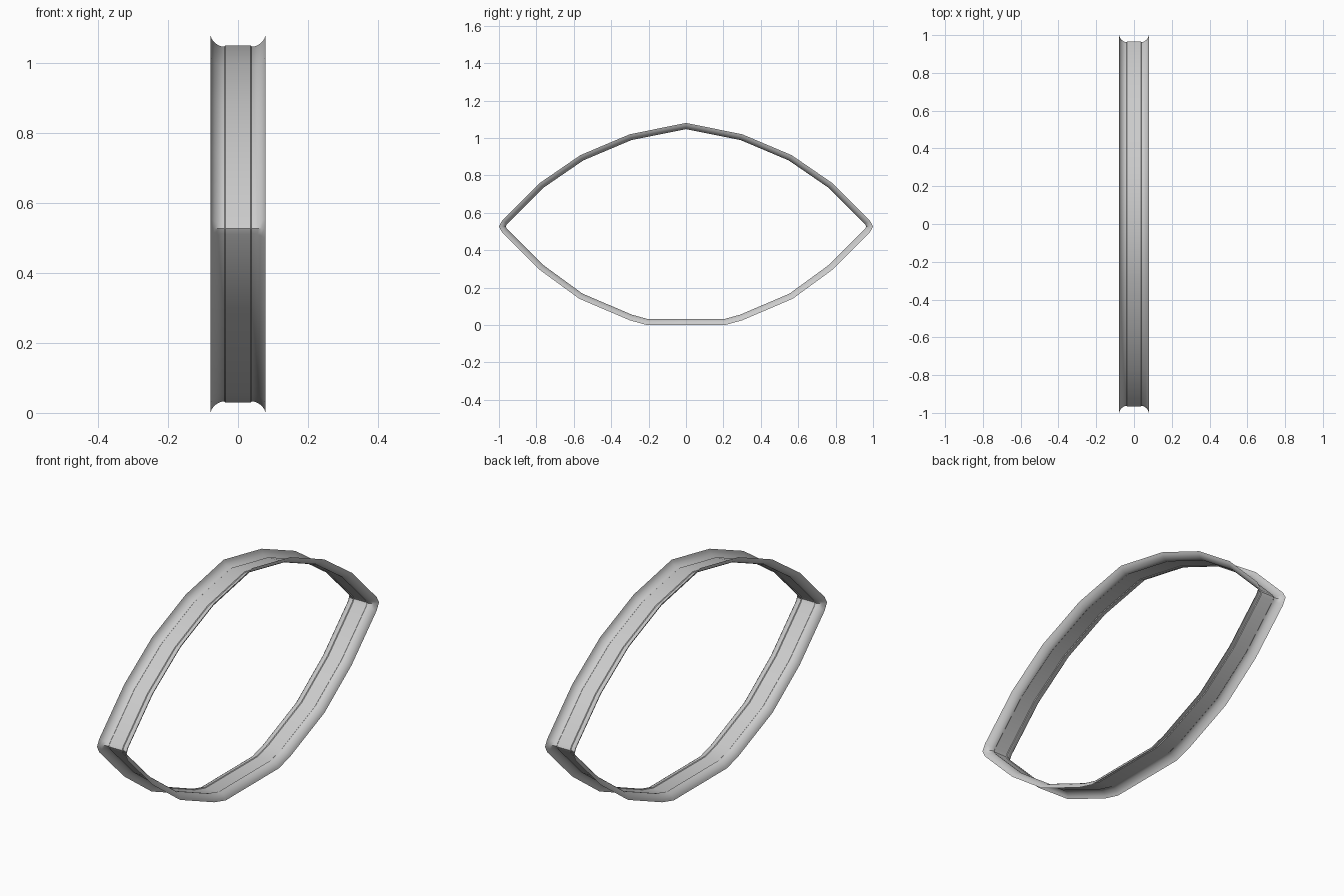
import bpy, math
from mathutils import Vector

if "Cube" in bpy.data.objects:
    bpy.data.objects.remove(bpy.data.objects["Cube"])

# outline of the rim on the +y side (y, z), top centre to bottom
half = [(0, 1.08), (.30, 1.02), (.565, .908), (.785, .757), (.982, .56), (1.0, .527),
        (.982, .493), (.785, .297), (.57, .14), (.30, .025), (.21, 0)]
path = [Vector(p) for p in half] + [Vector((-y, z)) for y, z in reversed(half[1:])]

# cross-section: (x, depth inward), flared lips around a flat web
side = [(.079, 0), (.075, .011), (.067, .021), (.057, .028), (.047, .032), (.039, .032), (.036, .029)]
section = [(-x, d) for x, d in side] + [(x, d) for x, d in reversed(side)]


def inward_miter(i):
    a, b, c = path[i - 1], path[i], path[(i + 1) % len(path)]
    n1, n2 = [Vector((d.y, -d.x)).normalized() for d in (b - a, c - b)]
    n = (n1 + n2).normalized()
    return n / n.dot(n1)


# sweep the section around the closed outline
verts, faces = [], []
n, m = len(path), len(section)
for i, p in enumerate(path):
    inward = inward_miter(i)
    for x, d in section:
        q = p + inward * d
        verts.append((x, q.x, q.y))
for i in range(n):
    for j in range(m - 1):
        a, b = i * m + j, ((i + 1) % n) * m + j
        faces.append((a, a + 1, b + 1, b))

mesh = bpy.data.meshes.new("rim_frame")
mesh.from_pydata(verts, [], faces)
mesh.update()
rim = bpy.data.objects.new("rim_frame", mesh)
bpy.context.collection.objects.link(rim)
bpy.context.view_layer.objects.active = rim
rim.select_set(True)
bpy.ops.object.shade_smooth_by_angle(angle=math.radians(40))
